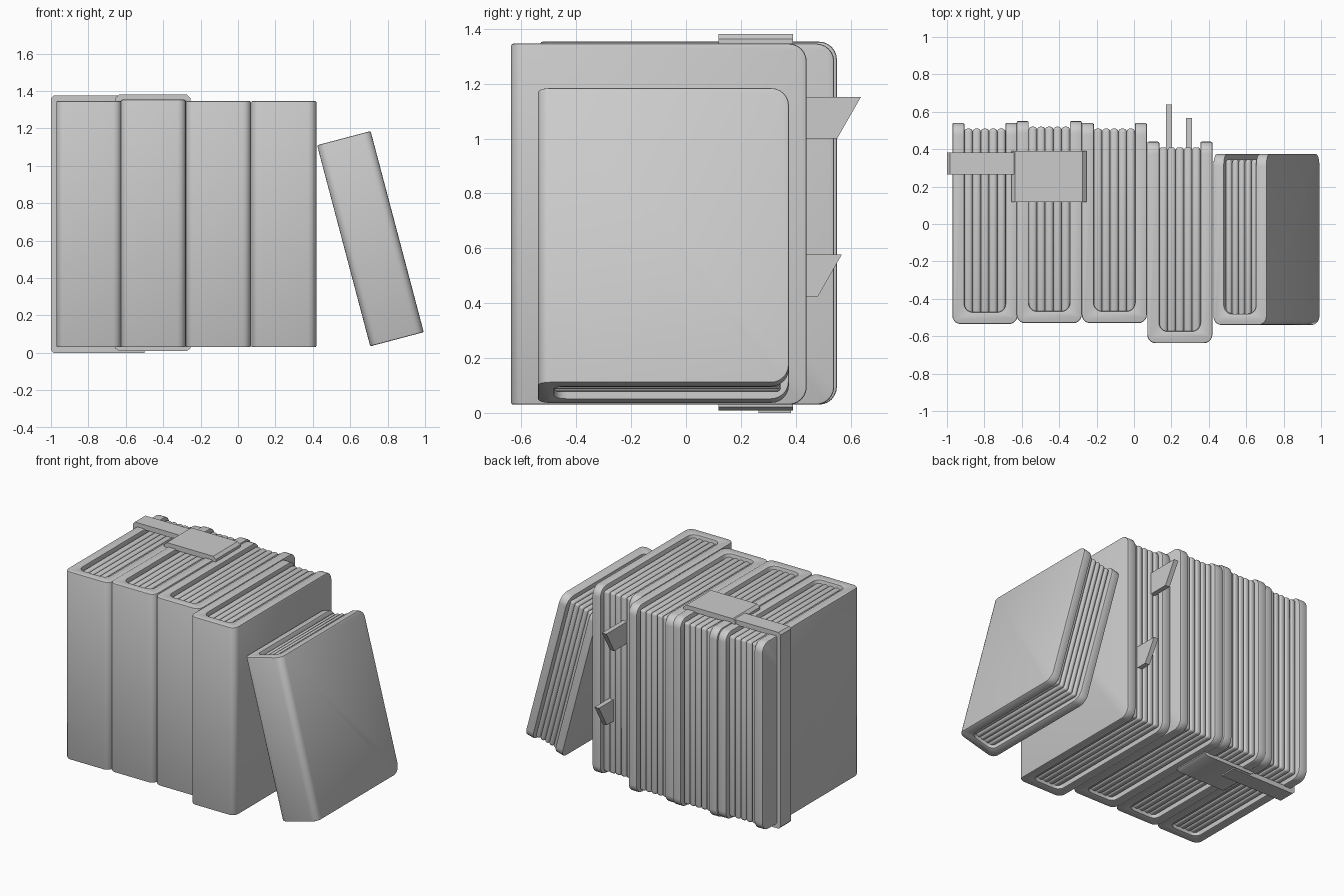
import bpy, bmesh
from math import sin, cos, pi, radians
from mathutils import Matrix, Vector

cube = bpy.data.objects.get("Cube")
if cube:
    bpy.data.objects.remove(cube, do_unlink=True)

grey = bpy.data.materials.new("plain grey")
grey.use_nodes = True
colour = (0.6, 0.6, 0.6, 1)
grey.diffuse_color = colour
grey.node_tree.nodes["Principled BSDF"].inputs["Base Color"].default_value = colour


def finish(name, bm, matrix=None):
    """Turn a bmesh into a smooth shaded object."""
    bmesh.ops.recalc_face_normals(bm, faces=bm.faces)
    if matrix:
        bm.transform(matrix)
    mesh = bpy.data.meshes.new(name)
    bm.to_mesh(mesh)
    bm.free()
    mesh.materials.append(grey)
    obj = bpy.data.objects.new(name, mesh)
    bpy.context.collection.objects.link(obj)
    bpy.context.view_layer.objects.active = obj
    for other in bpy.context.selected_objects:
        other.select_set(False)
    obj.select_set(True)
    bpy.ops.object.shade_smooth_by_angle(angle=radians(35))
    return obj


def prism(points, axis, lo, hi):
    """Extrude a 2D outline along an axis (0 = x, 1 = y, 2 = z)."""
    bm = bmesh.new()
    verts = []
    for p in points:
        co = list(p)
        co.insert(axis, lo)
        verts.append(bm.verts.new(co))
    face = bm.faces.new(verts)
    out = bmesh.ops.extrude_face_region(bm, geom=[face])["geom"]
    shift = Vector((0, 0, 0))
    shift[axis] = hi - lo
    bmesh.ops.translate(bm, vec=shift, verts=[v for v in out if isinstance(v, bmesh.types.BMVert)])
    return bm


def bevel(bm, edges, width, segments):
    bmesh.ops.bevel(bm, geom=edges, offset=width, offset_type='OFFSET',
                    segments=segments, profile=0.5, affect='EDGES')


def box(name, lo, hi, width, segments, matrix=None):
    bm = prism([(lo[0], lo[1]), (hi[0], lo[1]), (hi[0], hi[1]), (lo[0], hi[1])], 2, lo[2], hi[2])
    bevel(bm, bm.edges[:], width, segments)
    return finish(name, bm, matrix)


def arc(cx, cy, r, start, steps=5):
    """Quarter turn, anticlockwise."""
    return [(cx + r * cos(start + pi / 2 * i / steps), cy + r * sin(start + pi / 2 * i / steps))
            for i in range(steps + 1)]


def book(name, width, front, back, height, matrix, thick=0.064, leaves=5):
    """A folded cover around a block of ribbed leaves, centred on x and z."""
    w, h, r = width / 2, height / 2, 0.045
    iw, inner = w - thick, front + thick
    outline = [(-w, back)] + arc(-w + r, front + r, r, pi) + arc(w - r, front + r, r, 1.5 * pi)
    outline += [(w, back), (iw, back)]
    outline += arc(iw - r, inner + r, r, 1.5 * pi)[::-1] + arc(-iw + r, inner + r, r, pi)[::-1]
    outline += [(-iw, back)]
    bm = prism(outline, 2, -h, h)
    # round the free corners of both boards, then soften the rims
    corners = [e for e in bm.edges
               if all(v.co.y > back - 1e-4 and abs(v.co.z) > h - 1e-4 for v in e.verts)
               and abs(e.verts[0].co.z - e.verts[1].co.z) < 1e-4
               and abs(e.verts[0].co.x - e.verts[1].co.x) < thick * 1.5]
    bevel(bm, corners, 0.065, 6)
    rims = [e for e in bm.edges if len(e.link_faces) == 2 and e.calc_face_angle(0) > radians(60)]
    bevel(bm, rims, 0.007, 2)
    finish(name + "_cover", bm, matrix)
    # leaves
    step = 2 * iw / leaves
    for i in range(leaves):
        x = -iw + i * step
        box(f"{name}_leaf_{i + 1}", (x, inner - 0.02, -h + 0.024),
            (x + step, back - 0.03, h - 0.024), 0.016, 3, matrix)


# upright books: centre x, front y, back y, top z
upright = [(-0.797, -0.535, 0.54, 1.346), (-0.453, -0.53, 0.55, 1.353),
           (-0.105, -0.53, 0.54, 1.346), (0.245, -0.637, 0.44, 1.346)]
for n, (x, front, back, top) in enumerate(upright):
    book(f"upright_book_{n + 1}", 0.348, front, back, top - 0.03,
         Matrix.Translation((x, 0, (top + 0.03) / 2)))

# leaning book
lean = Matrix.Translation((0.708, 0, 0.61)) @ Matrix.Rotation(radians(-14.8), 4, 'Y')
book("leaning_book", 0.296, -0.54, 0.375, 1.112, lean, thick=0.06)

# strap wrapped over the end book
outer, c, top, end = -1.0, 0.015, 1.375, -0.5
strap = [(end, 0), (outer + c, 0), (outer, c), (outer, top - c), (outer + c, top), (end, top),
         (end, 1.34), (-0.968, 1.34), (-0.968, 0.035), (end, 0.035)]
bm = prism(strap, 1, 0.265, 0.382)
finish("strap", bm)

# clasp plates above and below, with sloped ends
for name, base, face in (("top_clasp", 1.345, 1.381), ("bottom_clasp", 0.035, 0.009)):
    mid = (base + face) / 2
    profile = [(-0.655, base), (-0.655, mid), (-0.635, face), (-0.275, face),
               (-0.255, mid), (-0.255, base)]
    finish(name, prism(profile, 1, 0.118, 0.39))

# bookmark tabs with slanted ends
for name, x, tip, z in (("upper_bookmark", 0.17, 0.638, 1.0), ("lower_bookmark", 0.277, 0.568, 0.425)):
    tab = [(0.3, z), (tip - 0.087, z), (tip, z + 0.152), (0.3, z + 0.152)]
    finish(name, prism(tab, 0, x, x + 0.034))
